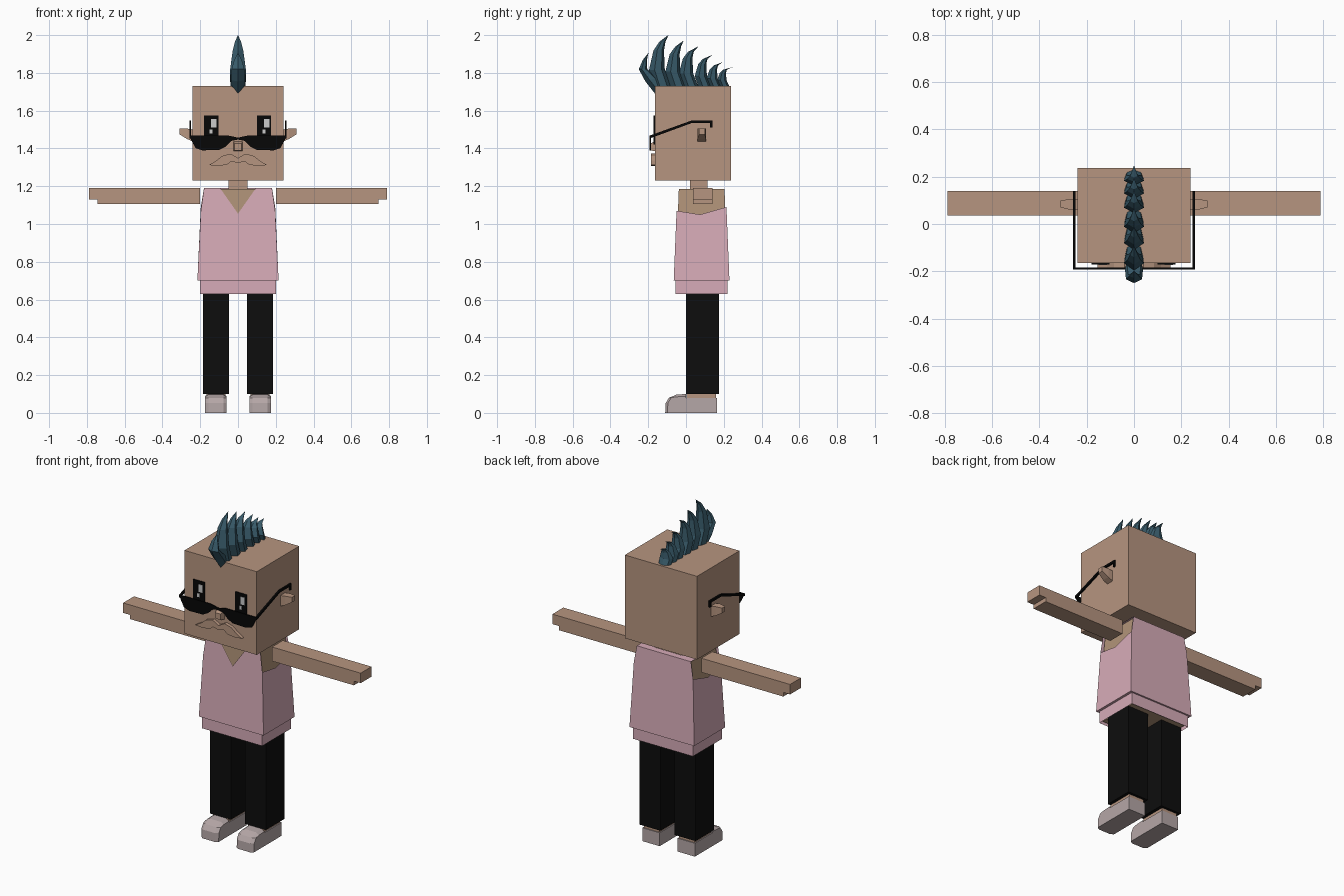
import bpy, bmesh

old = bpy.data.objects.get("Cube")
if old:
    bpy.data.objects.remove(old, do_unlink=True)


def material(name, r, g, b):
    m = bpy.data.materials.new(name)
    m.use_nodes = True
    m.diffuse_color = (r, g, b, 1)
    m.node_tree.nodes["Principled BSDF"].inputs["Base Color"].default_value = (r, g, b, 1)
    return m


SKIN = material("skin", 0.47, 0.30, 0.215)
BODY_SKIN = material("body skin", 0.44, 0.295, 0.19)
PINK = material("pink cloth", 0.68, 0.41, 0.48)
BLACK = material("black cloth", 0.004, 0.004, 0.004)
GLOSS = material("glasses black", 0.002, 0.002, 0.002)
SHOE = material("shoe grey", 0.46, 0.385, 0.385)
HAIR = material("teal hair", 0.04, 0.105, 0.145)
WHITE = material("eye highlight", 0.6, 0.6, 0.6)


def build(name, verts, faces, mat):
    bm = bmesh.new()
    vs = [bm.verts.new(v) for v in verts]
    for f in faces:
        bm.faces.new([vs[i] for i in f])
    bmesh.ops.recalc_face_normals(bm, faces=bm.faces)
    me = bpy.data.meshes.new(name)
    bm.to_mesh(me)
    bm.free()
    me.materials.append(mat)
    ob = bpy.data.objects.new(name, me)
    bpy.context.scene.collection.objects.link(ob)
    return ob


def loft(name, rings, mat):
    """Skin a list of equal rings and cap both ends."""
    n = len(rings[0])
    faces = [list(range(n)), [n * (len(rings) - 1) + i for i in range(n)]]
    for r in range(len(rings) - 1):
        for i in range(n):
            j = (i + 1) % n
            faces.append([r * n + i, r * n + j, r * n + n + j, r * n + n + i])
    return build(name, [v for ring in rings for v in ring], faces, mat)


def prism_x(name, pts, x0, x1, mat):
    return loft(name, [[(x, y, z) for y, z in pts] for x in (x0, x1)], mat)


def prism_y(name, pts, y0, y1, mat):
    return loft(name, [[(x, y, z) for x, z in pts] for y in (y0, y1)], mat)


def rect(x0, x1, y0, y1, z):
    return [(x0, y0, z), (x1, y0, z), (x1, y1, z), (x0, y1, z)]


def box(name, x0, x1, y0, y1, z0, z1, mat):
    return loft(name, [rect(x0, x1, y0, y1, z) for z in (z0, z1)], mat)


def mirrored(half):
    """Complete an outline whose first and last points lie on x = 0."""
    return half + [(-x, z) for x, z in reversed(half[1:-1])]


# Head, neck and torso core
box("head", -0.24, 0.24, -0.165, 0.238, 1.23, 1.73, SKIN)
box("neck", -0.05, 0.05, 0.02, 0.115, 1.18, 1.23, SKIN)
loft("torso", [rect(-0.185, 0.185, -0.045, 0.21, 0.64),
               rect(-0.185, 0.185, -0.045, 0.21, 1.0),
               rect(-0.172, 0.172, -0.038, 0.204, 1.186)], BODY_SKIN)

# Sleeveless shirt: panels whose depth follows the height
def front_y(z):
    return -0.065 + 0.02 * (z - 0.7) / 0.49


def back_y(z):
    return 0.23 - 0.02 * (z - 0.7) / 0.49


front = mirrored([(0, 0.7), (0.215, 0.7), (0.197, 1.07), (0.18, 1.19), (0.095, 1.19), (0, 1.055)])
back = mirrored([(0, 0.7), (0.215, 0.7), (0.197, 1.09), (0.18, 1.19), (0, 1.19)])
build("shirt_front", [(x, front_y(z), z) for x, z in front], [range(len(front))], PINK)
build("shirt_back", [(x, back_y(z), z) for x, z in back], [range(len(back))], PINK)
build("shirt_underside", rect(-0.215, 0.215, -0.065, 0.23, 0.7), [range(4)], PINK)
build("shirt_back_neckline", rect(-0.18, 0.18, 0.17, 0.21, 1.19), [range(4)], PINK)
for s, side in ((1, "left"), (-1, "right")):
    build(side + "_shirt_side",
          [(s * 0.215, -0.065, 0.7), (s * 0.215, 0.23, 0.7), (s * 0.197, back_y(1.09), 1.09),
           (s * 0.198, 0.075, 1.05), (s * 0.197, front_y(1.07), 1.07)], [range(5)], PINK)
    build(side + "_shoulder_strap", rect(s * 0.095, s * 0.18, -0.045, 0.21, 1.19),
          [range(4)], PINK)

# Shirt hem: an open band under the shirt
hem_low, hem_top = (rect(-0.2, 0.2, -0.056, 0.22, z) for z in (0.63, 0.7))
build("shirt_hem", hem_low + hem_top,
      [[i, (i + 1) % 4, 4 + (i + 1) % 4, 4 + i] for i in range(4)], PINK)

# Limbs, ears and glasses arms, once per side
shoe_profile = [(-0.11, 0), (0.165, 0), (0.165, 0.08), (0, 0.08), (0, 0.1),
                (-0.05, 0.097), (-0.09, 0.08), (-0.108, 0.052)]
temple_profile = [(-0.192, 1.468), (0.03, 1.548), (0.14, 1.548), (0.14, 1.51),
                  (0.128, 1.51), (0.128, 1.535), (0.032, 1.535), (-0.192, 1.453)]
arm_outline = [(0.2, 1.105), (0.745, 1.105), (0.745, 1.13), (0.79, 1.13),
               (0.79, 1.19), (0.2, 1.19)]
for s, side in ((1, "left"), (-1, "right")):
    prism_y(side + "_arm", [(s * x, z) for x, z in arm_outline], 0.037, 0.14, SKIN)
    box(side + "_trouser_leg", s * 0.047, s * 0.186, 0, 0.175, 0.1, 0.645, BLACK)
    box(side + "_ankle", s * 0.066, s * 0.168, 0.003, 0.16, 0.07, 0.105, SKIN)
    shoe_rings = []
    for x, inset in ((0.06, 0.012), (0.078, 0), (0.157, 0), (0.175, 0.012)):
        shoe_rings.append([(s * x, y + (inset if y < -0.06 else 0),
                            z - (inset if z > 0.09 else 0)) for y, z in shoe_profile])
    loft(side + "_shoe", shoe_rings, SHOE)
    loft(side + "_ear", [
        [(s * x, y0, z0), (s * x, y1, z0), (s * x, y1, z1), (s * x, y0, z1)]
        for x, y0, y1, z0, z1 in ((0.235, 0.06, 0.105, 1.435, 1.5),
                                  (0.27, 0.06, 0.105, 1.45, 1.505),
                                  (0.31, 0.07, 0.1, 1.475, 1.505))], SKIN)
    prism_x(side + "_glasses_arm", temple_profile, s * 0.248, s * 0.258, GLOSS)

# Eyes with highlights
for x, side in ((0.1, "left"), (-0.18, "right")):
    box(side + "_eye", x, x + 0.076, -0.171, -0.164, 1.42, 1.575, GLOSS)
    box(side + "_eye_highlight", x + 0.038, x + 0.066, -0.173, -0.17, 1.51, 1.556, WHITE)
    box(side + "_eye_glint", x + 0.03, x + 0.046, -0.173, -0.17, 1.478, 1.5, WHITE)

# Glasses front, nose and moustache
lens = mirrored([(0, 1.457), (0.05, 1.468), (0.258, 1.468), (0.245, 1.44), (0.225, 1.402),
                 (0.19, 1.39), (0.1, 1.392), (0.065, 1.41), (0.035, 1.44), (0, 1.447)])
prism_y("glasses_front", lens, -0.192, -0.185, GLOSS)
loft("nose", [[(-w, y, z0), (w, y, z0), (w, y, z1), (-w, y, z1)]
              for w, y, z0, z1 in ((0.026, -0.16, 1.385, 1.44),
                                   (0.018, -0.19, 1.39, 1.425))], SKIN)
moustache = mirrored([(0, 1.35), (0.04, 1.372), (0.085, 1.36), (0.115, 1.335), (0.155, 1.312),
                      (0.11, 1.308), (0.06, 1.313), (0.035, 1.332), (0, 1.322)])
prism_y("moustache", moustache, -0.185, -0.16, SKIN)


# Mohawk: spikes lofted through six-sided sections
def spike(name, sections):
    rings = []
    for fy, fz, by, bz, w in sections:
        ring = []
        for side, t in ((0, 0), (1, 0.35), (0.75, 0.8), (0, 1), (-0.75, 0.8), (-1, 0.35)):
            ring.append((side * w, fy + (by - fy) * t, fz + (bz - fz) * t))
        rings.append(ring)
    loft(name, rings, HAIR)


spike("front_curl", [(-0.16, 1.685, -0.12, 1.74, 0.028), (-0.215, 1.755, -0.15, 1.775, 0.038),
                     (-0.25, 1.82, -0.205, 1.82, 0.034), (-0.228, 1.87, -0.207, 1.868, 0.02),
                     (-0.2, 1.905, -0.199, 1.904, 0.001)])
spikes = [(-0.165, 0.088, -0.093, 2.0), (-0.08, 0.084, -0.013, 1.97), (-0.01, 0.08, 0.066, 1.94),
          (0.07, 0.068, 0.14, 1.895), (0.13, 0.062, 0.193, 1.856), (0.183, 0.052, 0.246, 1.83)]
for i, (y, d, tip_y, tip_z) in enumerate(spikes):
    h = tip_z - 1.73
    low, mid, high = 1.73 + 0.32 * h, 1.73 + 0.7 * h, 1.73 + 0.87 * h
    spike(f"hair_spike_{i + 1}", [
        (y, 1.715, y + d, 1.715, 0.038),
        (y - 0.35 * d, low, y + 0.6 * d, low, 0.042),
        (y - 0.08 * d, mid, y + 0.55 * d, mid, 0.028),
        (y + 0.27 * d, high, y + 0.64 * d, high, 0.016),
        (tip_y - 0.001, tip_z, tip_y, tip_z, 0.001)])
